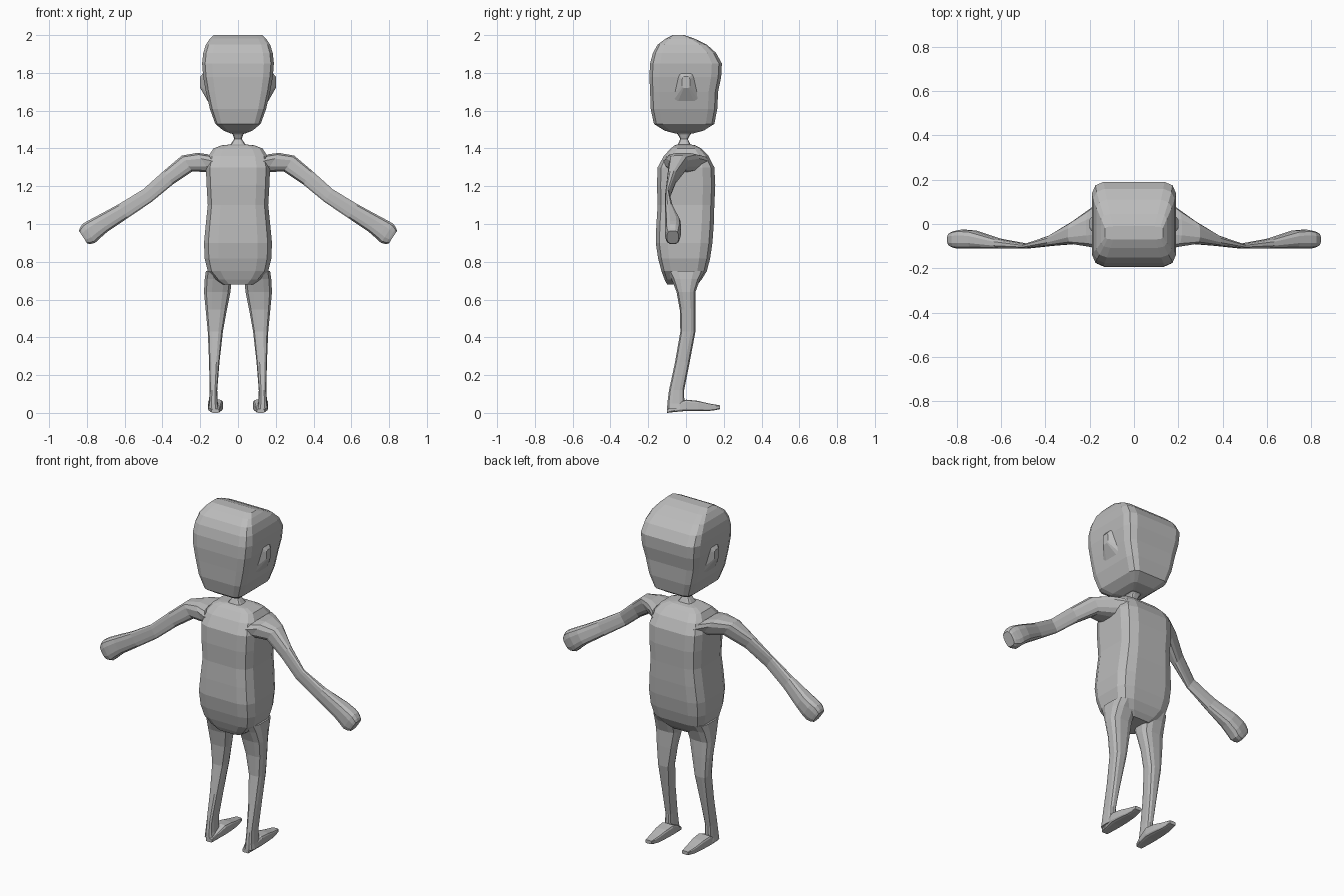
import bpy, bmesh
from mathutils import Vector

cube = bpy.data.objects.get("Cube")
if cube:
    bpy.data.objects.remove(cube)

clay = bpy.data.materials.new("grey clay")
clay.use_nodes = True
grey = (.5, .5, .5, 1)
clay.diffuse_color = grey
clay.node_tree.nodes["Principled BSDF"].inputs["Base Color"].default_value = grey

across, depth, up = Vector((1, 0, 0)), Vector((0, 1, 0)), Vector((0, 0, 1))
arm_up = Vector((.55, 0, .84))


def outline(corner):
    """Unit square outline with each corner cut by two facets."""
    flat, tip = 1 - corner, 1 - corner * .3
    points = []
    a_side, b_side = Vector((1, 0)), Vector((0, 1))
    for quarter in range(4):
        for a, b in ((1, flat), (tip, tip), (flat, 1)):
            points.append(a_side * a + b_side * b)
        a_side, b_side = b_side, -a_side
    return points


def soften(keys):
    """Add one ring on a smooth curve between each pair of key rings."""
    keys = [Vector(key) for key in keys]
    rings = []
    for i in range(len(keys) - 1):
        before, after = keys[max(i - 1, 0)], keys[min(i + 2, len(keys) - 1)]
        start, end = keys[i], keys[i + 1]
        rings += [start, ((start + end) * 9 - before - after) / 16]
    return rings + [keys[-1]]


def loft(name, keys, u, v, corner, side=1):
    """Skin rings of centre x, y, z, half size along u, half size along v."""
    bm = bmesh.new()
    loops = []
    for x, y, z, half_u, half_v in soften(keys):
        loop = []
        for point in outline(corner):
            co = Vector((x, y, z)) + u * point.x * half_u + v * point.y * half_v
            co.x *= side
            loop.append(bm.verts.new(co))
        loops.append(loop)
    for low, high in zip(loops, loops[1:]):
        for i in range(len(low)):
            bm.faces.new((low[i - 1], low[i], high[i], high[i - 1]))
    bm.faces.new(loops[0])
    bm.faces.new(loops[-1])
    bmesh.ops.recalc_face_normals(bm, faces=bm.faces)
    mesh = bpy.data.meshes.new(name)
    bm.to_mesh(mesh)
    bm.free()
    mesh.materials.append(clay)
    obj = bpy.data.objects.new(name, mesh)
    bpy.context.collection.objects.link(obj)


def upright(name, rows, corner):
    """Loft a central part from rows of height, half width, y, half depth."""
    keys = [(0, y, z, half_width, half_depth)
            for z, half_width, y, half_depth in rows]
    loft(name, keys, across, depth, corner)


# Torso: rounded belly, slight waist, sloping shoulders
upright("torso", [
    (.68, .08, -.02, .08), (.75, .16, -.01, .12), (.9, .18, -.01, .15),
    (1.1, .16, 0, .15), (1.3, .17, 0, .15), (1.4, .13, 0, .08),
    (1.42, .05, -.01, .04)], .42)

# Pinched neck
upright("neck", [
    (1.4, .06, -.01, .05), (1.45, .02, -.01, .02), (1.49, .04, -.01, .05)], .5)

# Boxy head with a crown that slopes down to the back
upright("head", [
    (1.48, .04, -.01, .05), (1.53, .12, -.01, .16), (1.7, .17, -.01, .18),
    (1.85, .19, 0, .19), (1.95, .17, -.02, .13), (2, .13, -.04, .03)], .28)

for label, side in (("left", 1), ("right", -1)):
    # Low ear bump
    loft(label + "_ear", [
        (.16, 0, 1.74, .07, .09), (.2, 0, 1.75, .02, .03)],
        depth, up, .4, side)

    # Arm: broad shoulder, thin elbow, club-shaped hand
    loft(label + "_arm", [
        (.12, 0, 1.31, .12, .07), (.27, -.04, 1.32, .05, .05),
        (.48, -.1, 1.15, .01, .04), (.72, -.07, 1, .04, .05),
        (.79, -.07, .95, .04, .06), (.82, -.07, .93, .03, .04)],
        depth, arm_up, .6, side)

    # Leg: wide thigh, bent knee, slim ankle
    loft(label + "_leg", [
        (.1, 0, .75, .07, .1), (.11, 0, .64, .07, .05),
        (.12, .01, .43, .04, .04), (.13, -.05, .12, .02, .04),
        (.13, -.05, .02, .03, .05)],
        across, depth, .6, side)

    # Flat foot with a tapering toe
    loft(label + "_foot", [
        (.12, -.1, .01, .02, .01), (.12, 0, .04, .04, .03),
        (.12, .12, .03, .03, .02), (.12, .18, .03, .02, .01)],
        across, up, .4, side)
